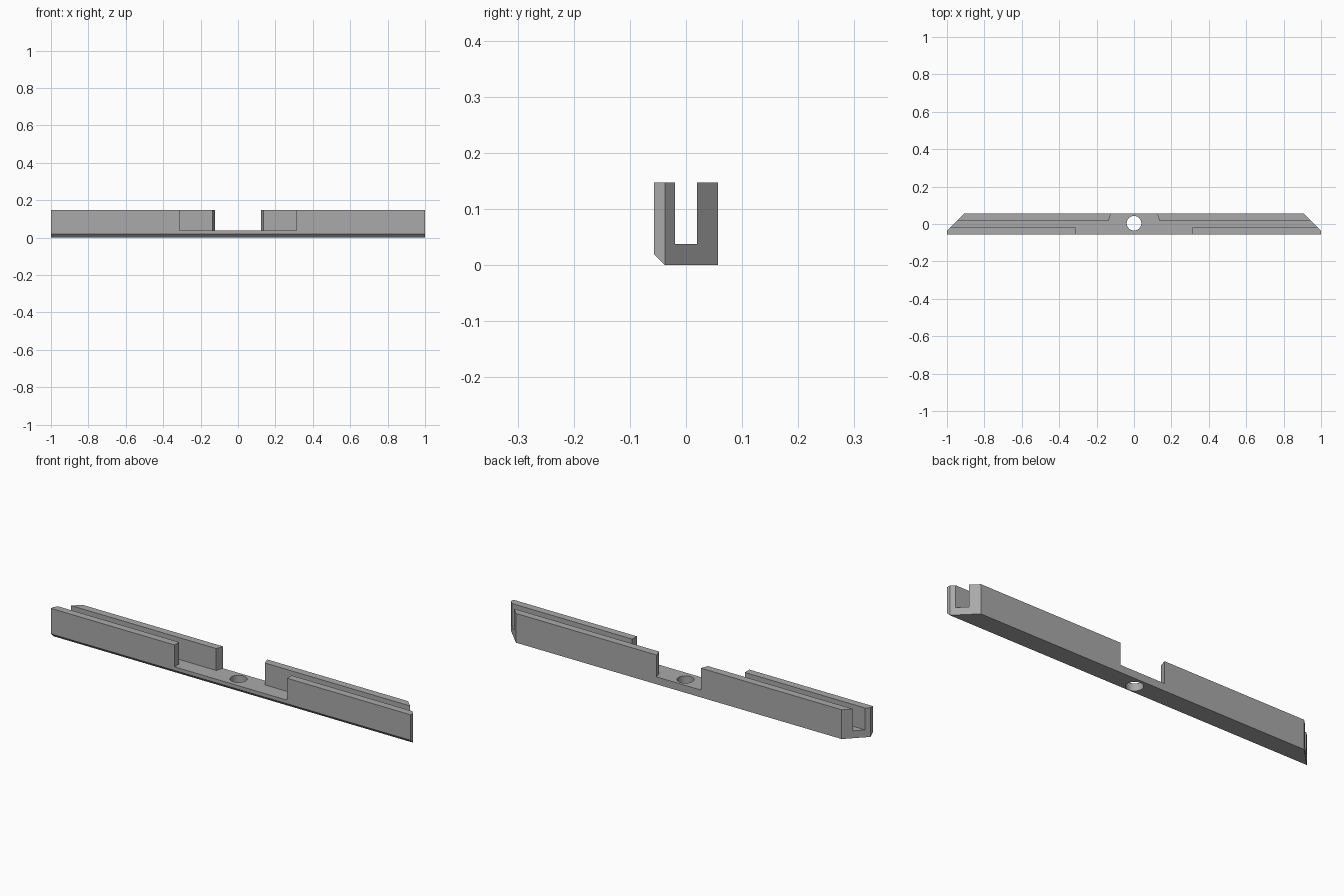
import bpy, bmesh
from mathutils import Vector

cube = bpy.data.objects.get("Cube")
if cube:
    bpy.data.objects.remove(cube, do_unlink=True)

HALF = 0.057      # half depth of the rail
HEIGHT = 0.147
FLOOR = 0.037     # top of the base plate
SLOT = 0.02       # half width of the slot
CHAMFER = 0.019

grey = bpy.data.materials.new("plain grey")
grey.use_nodes = True
colour = (0.4, 0.4, 0.4, 1)
grey.diffuse_color = colour
grey.node_tree.nodes["Principled BSDF"].inputs["Base Color"].default_value = colour


def prism(name, points, direction):
    """Extrude a closed outline along a direction."""
    bm = bmesh.new()
    face = bm.faces.new([bm.verts.new(p) for p in points])
    out = bmesh.ops.extrude_face_region(bm, geom=[face])
    moved = [v for v in out["geom"] if isinstance(v, bmesh.types.BMVert)]
    bmesh.ops.translate(bm, verts=moved, vec=direction)
    bmesh.ops.recalc_face_normals(bm, faces=bm.faces)
    mesh = bpy.data.meshes.new(name)
    bm.to_mesh(mesh)
    bm.free()
    mesh.materials.append(grey)
    obj = bpy.data.objects.new(name, mesh)
    bpy.context.collection.objects.link(obj)
    return obj


def cut(target, cutter):
    """Subtract a cutter, then discard it."""
    cutter.hide_render = True
    mod = target.modifiers.new("cut", "BOOLEAN")
    mod.operation = "DIFFERENCE"
    mod.solver = "EXACT"
    mod.object = cutter
    bpy.context.view_layer.objects.active = target
    bpy.ops.object.modifier_apply(modifier=mod.name)
    bpy.data.objects.remove(cutter, do_unlink=True)


# Solid bar with a chamfered lower front edge
section = [(-HALF, CHAMFER), (CHAMFER - HALF, 0), (HALF, 0), (HALF, HEIGHT), (-HALF, HEIGHT)]
rail = prism("slotted_rail", [(-1, y, z) for y, z in section], (2, 0, 0))

# Mitred ends
bm = bmesh.new()
bm.from_mesh(rail.data)
for side in (-1, 1):
    cut_geom = bmesh.ops.bisect_plane(
        bm, geom=bm.verts[:] + bm.edges[:] + bm.faces[:],
        plane_co=Vector((side, CHAMFER - HALF + 0.0005, 0)),
        plane_no=Vector((side, 1, 0)), clear_outer=True)["geom_cut"]
    bmesh.ops.holes_fill(bm, edges=[e for e in cut_geom if isinstance(e, bmesh.types.BMEdge)])
bmesh.ops.recalc_face_normals(bm, faces=bm.faces)
bm.to_mesh(rail.data)
bm.free()

# Long slot joined with the wide front gap and the flared rear gap
half_plan = [(0.313, -0.1), (0.313, -SLOT), (1.1, -SLOT), (1.1, SLOT), (0.135, SLOT), (0.123, HALF), (0.123, 0.1)]
plan = half_plan + [(-x, y) for x, y in reversed(half_plan)]
cut(rail, prism("slot_cutter", [(x, y, FLOOR) for x, y in plan], (0, 0, 0.2)))

# Screw hole through the base
bpy.ops.mesh.primitive_cylinder_add(vertices=48, radius=0.039, depth=0.3, location=(0, 0.004, 0))
hole = bpy.context.object
hole.name = "hole_cutter"
hole.data.materials.append(grey)
cut(rail, hole)

# Smooth hole wall, sharp edges elsewhere
bpy.ops.object.select_all(action="DESELECT")
rail.select_set(True)
bpy.context.view_layer.objects.active = rail
bpy.ops.object.shade_smooth_by_angle(angle=0.5)
